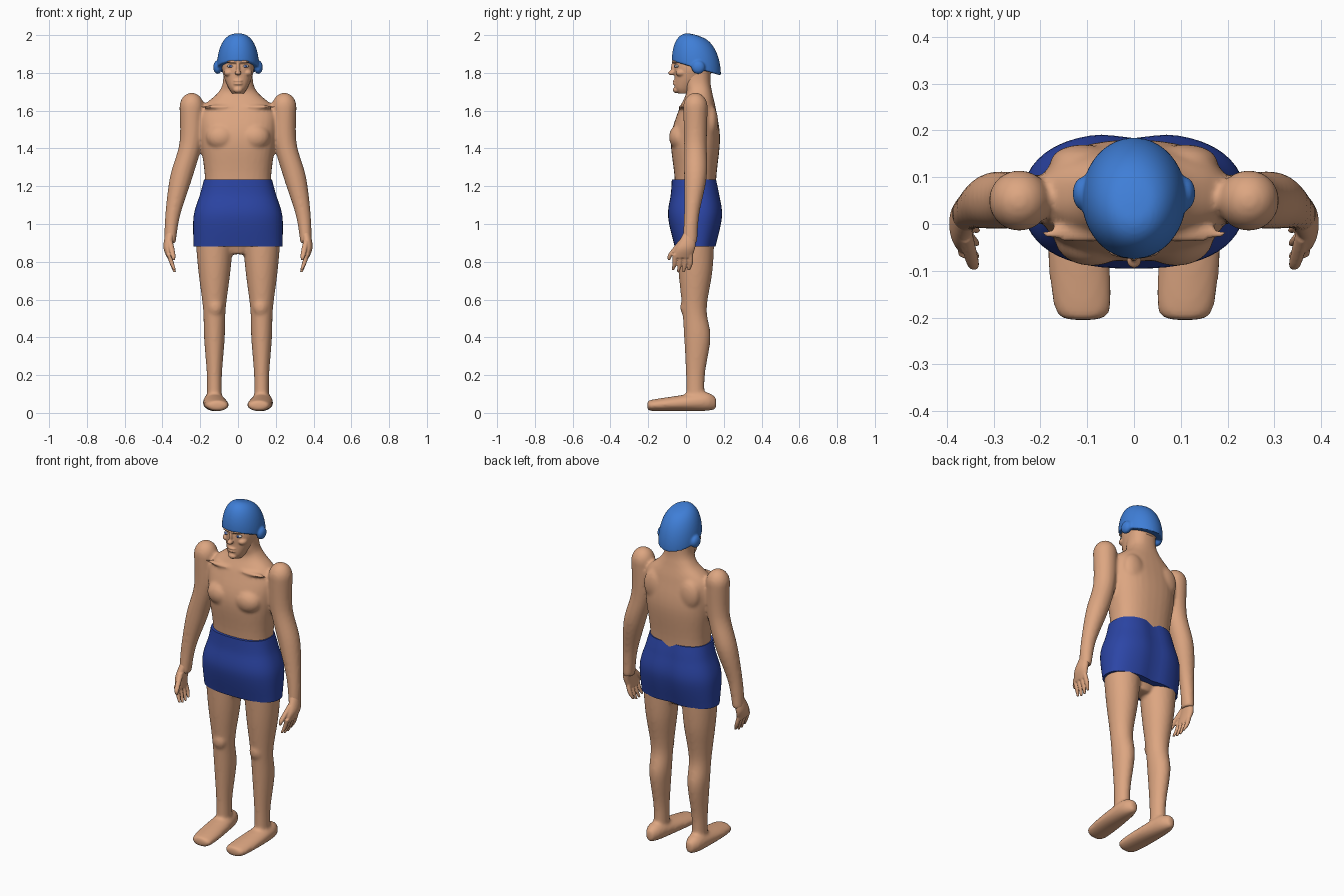
import bpy, bmesh, math
from mathutils import Matrix, Vector

cube = bpy.data.objects.get("Cube")
if cube:
    bpy.data.objects.remove(cube, do_unlink=True)


def material(name, red, green, blue):
    mat = bpy.data.materials.new(name)
    mat.use_nodes = True
    mat.diffuse_color = (red, green, blue, 1)
    shader = mat.node_tree.nodes["Principled BSDF"]
    shader.inputs["Base Color"].default_value = mat.diffuse_color
    return mat


skin = material("skin", .72, .38, .22)
cap_blue = material("cap blue", .05, .21, .68)
navy = material("trunks navy", .025, .06, .38)
white = material("eye white", .75, .72, .7)
iris_blue = material("iris blue", .06, .12, .45)


def catmull_rom(before, start, end, after, t):
    return 0.5 * (2 * start + (end - before) * t
                  + (2 * before - 5 * start + 4 * end - after) * t ** 2
                  + (3 * start - before - 3 * end + after) * t ** 3)


def smooth_rows(rows, steps=6):
    """Add sections between the given ones along a smooth curve."""
    padded = [rows[0], *rows, rows[-1]]
    result = []
    for group in zip(padded, padded[1:], padded[2:], padded[3:]):
        for step in range(steps):
            result.append([catmull_rom(*values, step / steps) for values in zip(*group)])
    return result + [rows[-1]]


def rounded(angle_part, radius, power):
    return math.copysign(abs(angle_part) ** (2 / power), angle_part) * radius


def loft(bm, rows, side=1, power=2, along_y=False, sides=32, tilt=0, crease=0):
    """Closed tube through sections (x, y, z, half width, half depth)."""
    rings = []
    for x, y, z, width, depth in smooth_rows(rows):
        ring = []
        for k in range(sides):
            angle = math.tau * k / sides
            u = rounded(math.cos(angle), width, power)
            v = rounded(math.sin(angle), depth, power)
            if v > 0:
                v -= crease * math.exp(-(u / .05) ** 2)
            offset = (u, 0, v) if along_y else (u, v, tilt * v)
            point = Vector((x, y, z)) + Vector(offset)
            point.x *= side
            ring.append(bm.verts.new(point))
        rings.append(ring)
    for low, high in zip(rings, rings[1:]):
        for k in range(sides):
            bm.faces.new((low[k - 1], low[k], high[k], high[k - 1]))
    bm.faces.new(rings[0])
    bm.faces.new(rings[-1])


def column(bm, rows, x=0, **options):
    """Upright loft of sections (y, z, half width, half depth)."""
    loft(bm, [(x, *row) for row in rows], **options)


def blob(bm, centre, radii):
    matrix = Matrix.Translation(centre) @ Matrix.Diagonal((*radii, 1))
    bmesh.ops.create_uvsphere(bm, u_segments=24, v_segments=16, radius=1, matrix=matrix)


def finish(name, bm, mat, voxel=0, soften=4):
    """Make the object; a voxel size fuses overlapping forms into one surface."""
    bmesh.ops.recalc_face_normals(bm, faces=bm.faces)
    mesh = bpy.data.meshes.new(name)
    bm.to_mesh(mesh)
    bm.free()
    mesh.materials.append(mat)
    obj = bpy.data.objects.new(name, mesh)
    bpy.context.collection.objects.link(obj)
    if voxel:
        fuse = obj.modifiers.new("fuse", "REMESH")
        fuse.mode = "VOXEL"
        fuse.voxel_size = voxel
        fuse.use_smooth_shade = True
        relax = obj.modifiers.new("relax", "SMOOTH")
        relax.iterations = soften
    else:
        bpy.ops.object.select_all(action="DESELECT")
        bpy.context.view_layer.objects.active = obj
        obj.select_set(True)
        bpy.ops.object.shade_smooth_by_angle(angle=math.radians(50))


pair = {"left": 1, "right": -1}

# Body: torso, neck, arms, legs and feet fused together
bm = bmesh.new()
column(bm, [(.05, .84, .05, .05), (.05, 1, .18, .1), (.05, 1.24, .175, .11),
            (.05, 1.45, .2, .13), (.06, 1.6, .2, .1), (.07, 1.69, .11, .07),
            (.06, 1.75, .08, .07), (.06, 1.85, .08, .07)], power=2.4)
for side in pair.values():
    # Chest, collarbone, shoulder blade, shoulder and kneecap
    blob(bm, (side * .09, -.03, 1.46), (.08, .06, .07))
    blob(bm, (side * .1, -.02, 1.62), (.1, .02, .01))
    blob(bm, (side * .11, .13, 1.54), (.07, .04, .09))
    blob(bm, (side * .245, .05, 1.62), (.065, .065, .075))
    blob(bm, (side * .12, 0, .56), (.04, .03, .05))
    # Arm
    loft(bm, [(.36, .02, .9, .03, .04), (.345, .03, 1.05, .04, .04),
              (.3, .05, 1.25, .06, .06), (.25, .05, 1.43, .06, .06),
              (.245, .05, 1.62, .065, .065)], side)
    # Leg
    column(bm, [(.05, .05, .04, .05), (.05, .2, .04, .05), (.06, .4, .055, .07),
                (.045, .55, .06, .065), (.05, .75, .085, .09), (.05, .92, .1, .1)],
           x=.125, side=side)
    # Foot
    loft(bm, [(.13, .16, .05, .02, .03), (.13, .1, .06, .05, .05),
              (.12, -.05, .05, .065, .04), (.11, -.18, .04, .06, .03),
              (.11, -.205, .04, .03, .02)], side, along_y=True)
finish("body", bm, skin, voxel=.009, soften=6)

# Hands: a palm, four fingers and a thumb
for label, side in pair.items():
    bm = bmesh.new()
    loft(bm, [(.355, .025, .97, .025, .03), (.37, 0, .88, .025, .05),
              (.36, -.02, .82, .015, .05)], side)
    for finger in range(4):
        y = -.06 + finger * .028
        tip = .74 + abs(finger - 1.5) * .01
        loft(bm, [(.365, y, .84, .013, .013), (.35, y, .79, .012, .012),
                  (.335, y - .01, tip, .007, .007)], side, sides=12)
    loft(bm, [(.36, -.02, .91, .015, .02), (.345, -.08, .84, .014, .014),
              (.34, -.09, .81, .007, .007)], side, sides=12)
    finish(label + "_hand", bm, skin, voxel=.0045, soften=3)

# Trunks, with a crease down the back
bm = bmesh.new()
column(bm, [(.05, .88, .235, .11), (.05, 1.04, .235, .145), (.05, 1.16, .2, .13),
            (.045, 1.235, .18, .12)], power=2.5, sides=56, crease=.012)
finish("swim_trunks", bm, navy)

# Head with brow, nose, lips, chin and cheeks
bm = bmesh.new()
column(bm, [(-.01, 1.69, .03, .03), (0, 1.72, .05, .06), (.03, 1.78, .075, .09),
            (.045, 1.84, .085, .105), (.05, 1.94, .07, .09)], power=2.2)
blob(bm, (0, -.055, 1.86), (.06, .02, .01))
blob(bm, (0, -.065, 1.825), (.01, .015, .035))
blob(bm, (0, -.075, 1.8), (.016, .02, .013))
blob(bm, (0, -.05, 1.71), (.025, .02, .017))
for height in (1.742, 1.757):
    blob(bm, (0, -.055, height), (.026, .016, .007))
for side in pair.values():
    blob(bm, (side * .05, -.025, 1.8), (.025, .03, .02))
finish("head", bm, skin, voxel=.0045, soften=3)

# Eyes
for label, side in pair.items():
    bm = bmesh.new()
    blob(bm, (side * .04, -.047, 1.835), (.017, .014, .008))
    finish(label + "_eye", bm, white)
    bm = bmesh.new()
    blob(bm, (side * .04, -.058, 1.835), (.007, .005, .007))
    finish(label + "_iris", bm, iris_blue)

# Swim cap: a dome whose lower edge drops toward the back, with ear covers
bm = bmesh.new()
dome = []
for step in range(9):
    angle = math.radians(step * 11)
    spread = math.cos(angle) ** .7
    dome.append((.055, 1.825 + .175 * math.sin(angle), .112 * spread, .13 * spread))
column(bm, dome, tilt=-.3, sides=48)
for side in pair.values():
    blob(bm, (side * .108, .065, 1.83), (.023, .036, .036))
finish("swim_cap", bm, cap_blue, voxel=.0055)
